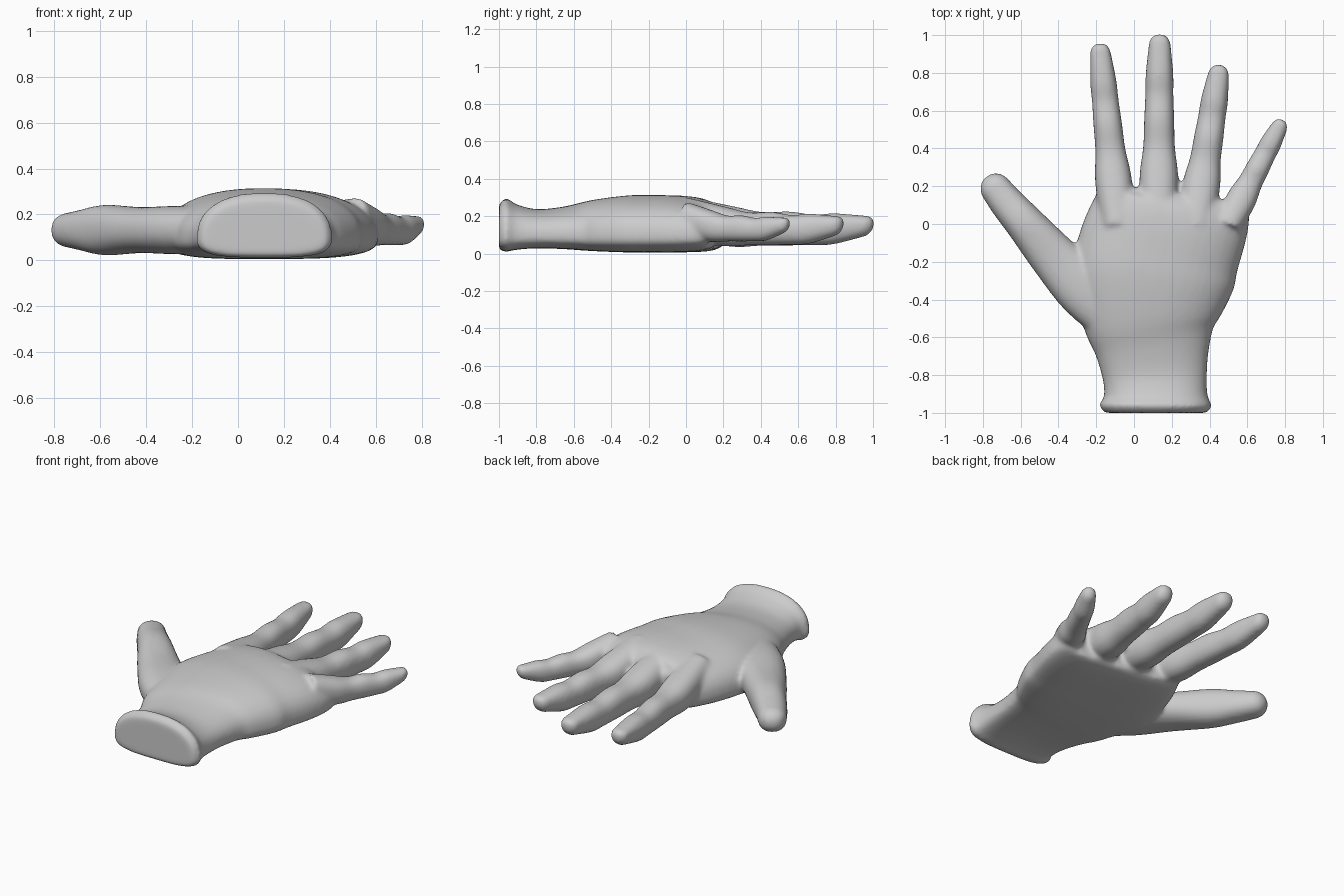
import bpy, bmesh
from math import cos, sin, pi, copysign
from mathutils import Vector

if "Cube" in bpy.data.objects:
    bpy.data.objects.remove(bpy.data.objects["Cube"], do_unlink=True)

SIDES = 40
STEPS = 4


def curve(points):
    """Smooth curve through rings of (x, y, z, half width, up, down)."""
    p = [Vector(q) for q in points]
    p = [p[0] * 2 - p[1]] + p + [p[-1] * 2 - p[-2]]
    out = []
    for a, b, c, d in zip(p, p[1:], p[2:], p[3:]):
        for i in range(STEPS):
            t = i / STEPS
            out.append(b + (c - a) * (t / 2) + (a * 2 - b * 5 + c * 4 - d) * (t * t / 2)
                       + (b * 3 - a - c * 3 + d) * (t ** 3 / 2))
    return out + [p[-2]]


def loft(bm, points, belly=.87, dome=False):
    """Skin rounded cross-sections along a path; a low belly value flattens the underside."""
    path = curve(points)
    if dome:
        end = path[-1].copy()
        ahead = (Vector(end[:3]) - Vector(path[-2][:3])).normalized()
        for i in range(1, 6):
            angle = i / 6 * pi / 2
            centre = Vector(end[:3]) + ahead * end[3] * sin(angle)
            path.append(Vector((*centre, *(v * cos(angle) for v in end[3:]))))
    rings = []
    for i, (x, y, z, width, up, down) in enumerate(path):
        along = path[min(i + 1, len(path) - 1)] - path[max(i - 1, 0)]
        side = Vector((along[1], -along[0], 0)).normalized()
        ring = []
        for k in range(SIDES):
            angle = 2 * pi * k / SIDES
            power = .87 if sin(angle) > 0 else belly
            u, v = [copysign(abs(f) ** power, f) for f in (cos(angle), sin(angle))]
            lift = Vector((0, 0, v * (up if v > 0 else down)))
            ring.append(bm.verts.new(Vector((x, y, z)) + side * width * u + lift))
        rings.append(ring)
    for a, b in zip(rings, rings[1:]):
        for k in range(SIDES):
            n = (k + 1) % SIDES
            bm.faces.new((a[k], a[n], b[n], b[k]))
    bm.faces.new(rings[0])
    bm.faces.new(rings[-1][::-1])


def palm(bm):
    """Flared wrist, back of the hand and knuckle row: x, y, half width, rise."""
    rows = [(.115, -1, .27, .165), (.115, -.96, .298, .198), (.115, -.91, .274, .165),
            (.11, -.8, .277, .138), (.097, -.65, .308, .152), (.085, -.5, .365, .187),
            (.1, -.3, .428, .212), (.13, -.15, .43, .213), (.185, 0, .418, .208),
            (.215, .1, .405, .185), (.225, .16, .38, .13)]
    loft(bm, [(x, y, .1, w, h, .03 + h * .3) for x, y, w, h in rows], belly=.6)


def thumb(bm):
    """Thumb from inside the palm outward: x, y, half width, half height."""
    rows = [(-.05, -.56, .12, .09), (-.25, -.36, .15, .105), (-.42, -.18, .128, .1),
            (-.575, 0, .104, .11), (-.67, .108, .092, .09), (-.732, .187, .083, .076)]
    loft(bm, [(x, y, .132, w, h, h) for x, y, w, h in rows], dome=True)


def finger(bm, knuckle, tip, radius):
    """Finger with swollen joints: share of length, width, rise, height."""
    profile = [(0, 1.2, 1.5, .185), (.26, 1.28, 1.25, .155), (.43, 1.05, 1.03, .14),
               (.58, 1, 1.13, .136), (.72, .93, .95, .132), (.83, .92, 1.02, .135),
               (1, .73, .57, .158)]
    start, end = Vector(knuckle), Vector(tip)
    loft(bm, [(*start.lerp(end, t), z, w * radius, h * radius, w * radius * 1.16)
              for t, w, h, z in profile], dome=True)


bm = bmesh.new()
palm(bm)
thumb(bm)
finger(bm, (-.085, 0), (-.178, .905), .076)  # index
finger(bm, (.13, 0), (.136, .95), .08)       # middle
finger(bm, (.325, 0), (.447, .79), .078)     # ring
finger(bm, (.5, 0), (.77, .515), .062)       # little
bmesh.ops.recalc_face_normals(bm, faces=bm.faces)
mesh = bpy.data.meshes.new("hand")
bm.to_mesh(mesh)
bm.free()
hand = bpy.data.objects.new("hand", mesh)
bpy.context.collection.objects.link(hand)

# Fuse the parts into one soft skin
fuse = hand.modifiers.new("fuse", 'REMESH')
fuse.mode = 'VOXEL'
fuse.voxel_size = .012
fuse.use_smooth_shade = True
soften = hand.modifiers.new("soften", 'SMOOTH')
soften.factor = .5
soften.iterations = 14

# Plain grey skin
color = (.6, .6, .6, 1)
grey = bpy.data.materials.new("light grey")
grey.use_nodes = True
grey.diffuse_color = color
grey.node_tree.nodes["Principled BSDF"].inputs["Base Color"].default_value = color
mesh.materials.append(grey)
